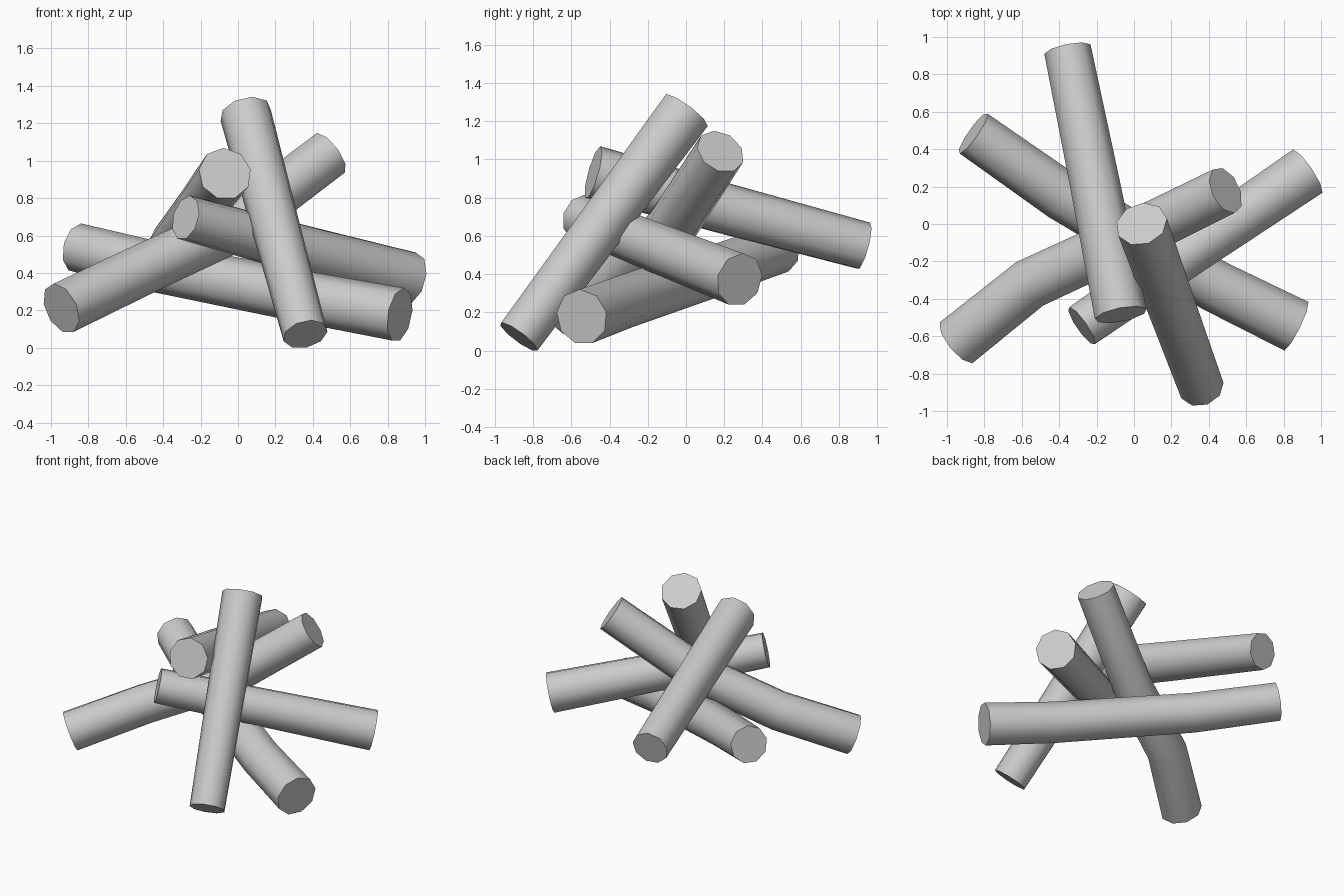
import bpy, bmesh, math
from mathutils import Vector

cube = bpy.data.objects.get("Cube")
if cube:
    bpy.data.objects.remove(cube, do_unlink=True)

SIDES = 9

wood = bpy.data.materials.new("plain_grey")
wood.use_nodes = True
grey = (0.6, 0.6, 0.6, 1)
wood.diffuse_color = grey
wood.node_tree.nodes["Principled BSDF"].inputs["Base Color"].default_value = grey


def make_log(name, path, r_start, r_end):
    """Sweep a tapering polygon along a bent path, with flat end caps."""
    pts = [Vector(p) for p in path]
    last = len(pts) - 1
    bm = bmesh.new()
    rings = []
    for i, p in enumerate(pts):
        before = (p - pts[i - 1]).normalized() if i else Vector()
        after = (pts[i + 1] - p).normalized() if i < last else Vector()
        axis = (before + after).normalized()
        side = axis.cross(Vector((0, 0, 1))).normalized()
        up = side.cross(axis)
        r = r_start + (r_end - r_start) * i / last
        ring = []
        for k in range(SIDES):
            a = math.tau * k / SIDES
            ring.append(bm.verts.new(p + r * (up * math.cos(a) + side * math.sin(a))))
        rings.append(ring)
    for a, b in zip(rings, rings[1:]):
        for k in range(SIDES):
            n = (k + 1) % SIDES
            bm.faces.new((a[k], a[n], b[n], b[k]))
    bm.faces.new(rings[0])
    bm.faces.new(rings[-1])
    bmesh.ops.recalc_face_normals(bm, faces=bm.faces)
    mesh = bpy.data.meshes.new(name)
    bm.to_mesh(mesh)
    bm.free()
    mesh.materials.append(wood)
    obj = bpy.data.objects.new(name, mesh)
    bpy.context.collection.objects.link(obj)
    bpy.ops.object.select_all(action="DESELECT")
    obj.select_set(True)
    bpy.context.view_layer.objects.active = obj
    bpy.ops.object.shade_smooth_by_angle(angle=math.radians(50))


# Steep log leaning on the front of the pile
make_log("leaning_log", [(0.36, -0.875, 0.072), (0.2, -0.44, 0.66), (0.04, 0, 1.255)], 0.122, 0.14)
# Log running from the upper front down to the back
make_log("front_to_back_log", [(-0.07, -0.485, 0.93), (-0.21, 0.22, 0.735), (-0.355, 0.93, 0.545)], 0.143, 0.128)
# Bent log rising from the low right to the high left
make_log("bent_log", [(-0.945, -0.63, 0.21), (-0.55, -0.315, 0.4),
                      (-0.05, -0.085, 0.63), (0.49, 0.18, 1.04)], 0.142, 0.132)
# Lowest log, crossing beneath the others
make_log("bottom_log", [(0.865, -0.545, 0.175), (0.43, -0.33, 0.255),
                        (-0.39, 0.155, 0.42), (-0.86, 0.485, 0.535)], 0.147, 0.132)
# Log lying across the middle of the pile
make_log("crossing_log", [(-0.28, -0.545, 0.695), (0.32, -0.13, 0.53), (0.925, 0.28, 0.37)], 0.122, 0.142)
